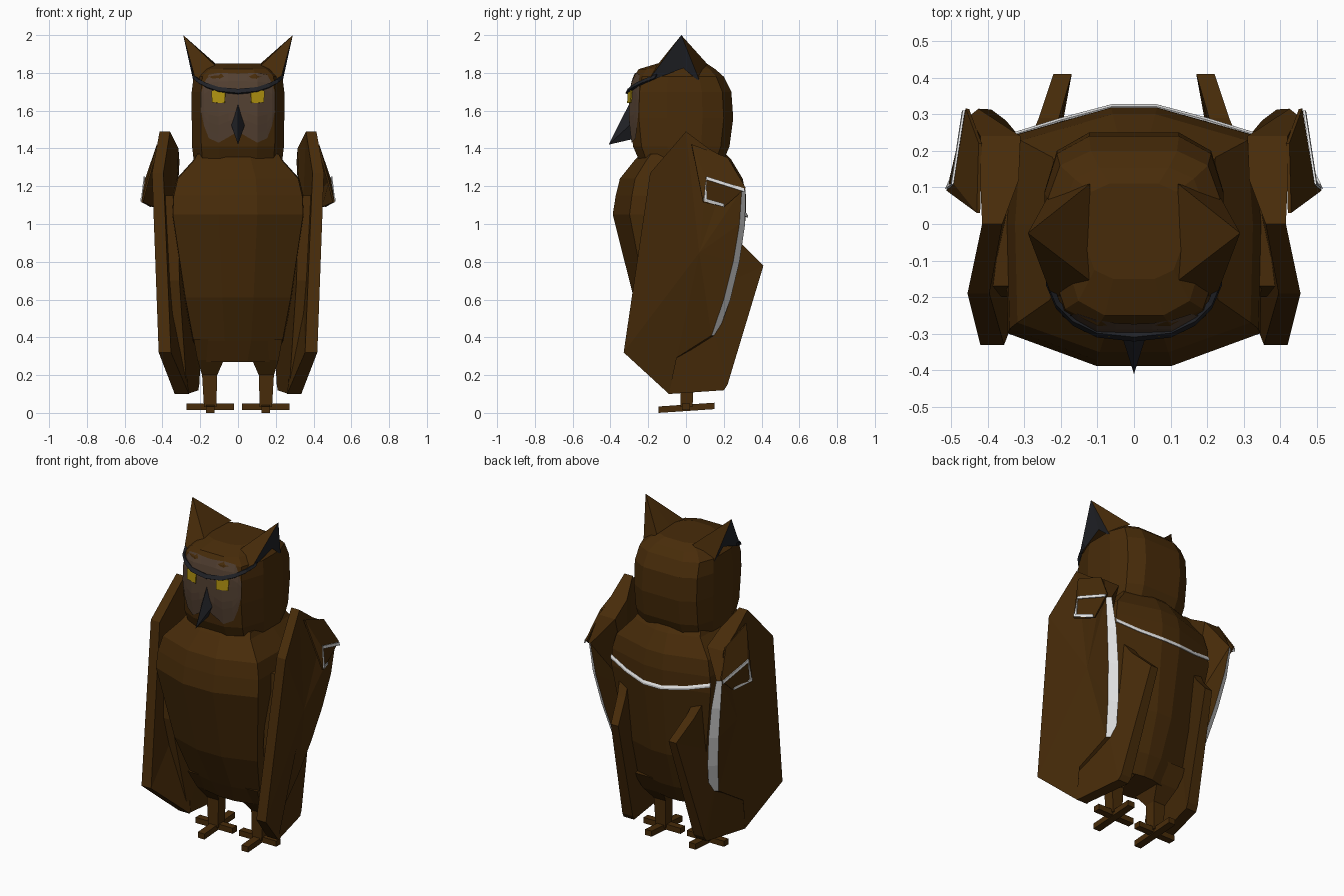
import bpy, bmesh
from mathutils import Vector
from mathutils.bvhtree import BVHTree

if "Cube" in bpy.data.objects:
    bpy.data.objects.remove(bpy.data.objects["Cube"])


def colour(name, r, g, b):
    m = bpy.data.materials.new(name)
    m.diffuse_color = (r, g, b, 1)
    m.use_nodes = True
    m.node_tree.nodes["Principled BSDF"].inputs["Base Color"].default_value = m.diffuse_color
    return m


BROWN = colour("brown_feather", .064, .0245, .0028)
DARK = colour("charcoal", .015, .016, .02)
FACE = colour("grey_brown", .086, .051, .031)
YELLOW = colour("eye_yellow", .42, .28, .005)
WHITE = colour("lining_white", .8, .8, .8)


def build(name, verts, faces, mats, rule=None, thick=0, closed=True):
    """Make a flat shaded object; rule maps a face index to a material index."""
    bm = bmesh.new()
    vs = [bm.verts.new(v) for v in verts]
    for i, f in enumerate(faces):
        face = bm.faces.new([vs[k] for k in f])
        face.material_index = rule(i) if rule else 0
    if closed:
        bmesh.ops.recalc_face_normals(bm, faces=bm.faces)
    me = bpy.data.meshes.new(name)
    bm.to_mesh(me)
    bm.free()
    for m in mats:
        me.materials.append(m)
    ob = bpy.data.objects.new(name, me)
    bpy.context.collection.objects.link(ob)
    if thick:
        mod = ob.modifiers.new("thickness", 'SOLIDIFY')
        mod.thickness = thick
        mod.offset = 0
    return ob


def pair(name, verts, faces, mats, **kw):
    """Build a part on the right and its mirror on the left."""
    build(name + "_right", verts, faces, mats, **kw)
    build(name + "_left", [(-x, y, z) for x, y, z in verts],
          [f[::-1] for f in faces], mats, **kw)


def loft(name, half, rings):
    """Stack rings (z, half width, front y, back y) of a mirrored section."""
    section = half + [(-x, y) for x, y in reversed(half)]
    n = len(section)
    verts = [(x * w, -y * f if y < 0 else y * b, z)
             for z, w, f, b in rings for x, y in section]
    faces = [(r * n + i, r * n + (i + 1) % n, (r + 1) * n + (i + 1) % n, (r + 1) * n + i)
             for r in range(len(rings) - 1) for i in range(n)]
    faces += [tuple(range(n))[::-1], tuple(range((len(rings) - 1) * n, len(rings) * n))]
    build(name, verts, faces, [BROWN])
    return verts, faces


def slab(name, points, mats, rule=None):
    """Slab from (y, z, outer x, inner x, inner y shift), capped with centre fans."""
    outer = [(xo, y, z) for y, z, xo, xi, d in points]
    inner = [(xi, y + d, z) for y, z, xo, xi, d in points]
    n = len(points)
    mid = [sum((Vector(p) for p in o), Vector()) / n for o in (outer, inner)]
    faces = [(i, (i + 1) % n, n + (i + 1) % n, n + i) for i in range(n)]
    faces += [((i + 1) % n, i, 2 * n) for i in range(n)]
    faces += [(n + i, n + (i + 1) % n, 2 * n + 1) for i in range(n)]
    pair(name, outer + inner + [tuple(m) for m in mid], faces, mats, rule=rule)


# Body
body_half = [(.29, -1), (.98, -.77), (1, 0), (.95, .76), (.18, 1)]
loft("body", body_half, [
    (.27, .17, -.11, .12), (.38, .24, -.165, .18), (.61, .285, -.277, .26),
    (1.05, .352, -.388, .318), (1.15, .347, -.372, .318),
    (1.24, .325, -.35, .30), (1.34, .235, -.27, .24), (1.37, .22, -.24, .21)])

# Pale trim under the shoulder feathers: a sloped upper and an upright lower face
trim = [(.335, .246, 1.10), (.2, .288, 1.065), (.06, .325, 1.045)]
trim = [(-x, y, z) for x, y, z in trim] + trim[::-1]
build("back_trim", trim + [(x, y - .006, z + .011) for x, y, z in trim]
      + [(x, y, z - .011) for x, y, z in trim],
      [(i, i + 1, i + 7, i + 6) for i in range(5)]
      + [(i + 12, i + 13, i + 1, i) for i in range(5)], [WHITE], thick=.005)

# Head
head_half = [(.42, -1), (.8, -.84), (1, -.35), (1, .35), (.86, .8), (.5, 1)]
hv, hf = loft("head", head_half, [
    (1.34, .235, -.25, .20), (1.41, .243, -.28, .23), (1.56, .245, -.297, .25),
    (1.70, .245, -.293, .24), (1.78, .235, -.277, .20), (1.82, .19, -.25, .155),
    (1.85, .135, -.15, .11)])
tree = BVHTree.FromPolygons([Vector(v) for v in hv], hf)


def drape(x, z, off):
    """Point just in front of the head surface."""
    hit = tree.ray_cast(Vector((x, -1, z)), Vector((0, 1, 0)))[0]
    return (x, (hit.y if hit else -.25) - off, z)


# Face disc draped over the head: columns of (x, bottom, top)
cols = [(0, 1.49, 1.795), (.05, 1.46, 1.798), (.103, 1.43, 1.8), (.155, 1.455, 1.79),
        (.18, 1.52, 1.745), (.197, 1.60, 1.69)]
cols = [(-x, a, b) for x, a, b in cols[:0:-1]] + cols
STEPS = 8
verts = [drape(x, a + (b - a) * k / STEPS, .006) for x, a, b in cols for k in range(STEPS + 1)]
R = STEPS + 1
build("face_disc", verts, [(c * R + k, (c + 1) * R + k, (c + 1) * R + k + 1, c * R + k + 1)
                           for c in range(len(cols) - 1) for k in range(STEPS)],
      [FACE], closed=False)

# Eyes
eye = [(.07, 1.64), (.137, 1.643), (.14, 1.707), (.066, 1.713)]
pair("eye", [drape(x, z, .014) for x, z in eye], [(0, 1, 2, 3)], [YELLOW],
     thick=.006, closed=False)

# Beak
build("beak", [(0, -.30, 1.635), (-.038, -.29, 1.53), (0, -.28, 1.45), (.038, -.29, 1.53),
               (0, -.345, 1.55), (0, -.41, 1.42)],
      [(0, 1, 4), (0, 4, 3), (1, 5, 4), (3, 4, 5), (1, 2, 5), (2, 3, 5), (0, 3, 2, 1)], [DARK])

# Brow ridge sweeping out to the ears
brow = [(0, -.315, 1.69), (.1, -.304, 1.70), (.165, -.272, 1.722),
        (.208, -.228, 1.745), (.234, -.165, 1.77)]
brow = [(-x, y, z) for x, y, z in brow[:0:-1]] + brow
nb = len(brow)
build("brow", brow + [(x, y + .012, z + .022) for x, y, z in brow],
      [(i, i + 1, nb + i + 1, nb + i) for i in range(nb - 1)], [DARK], thick=.014)

# Ear tufts with a dark outer side
pair("ear_tuft", [(.29, -.025, 2.0), (.12, -.155, 1.838), (.12, .11, 1.85), (.235, .075, 1.75),
                  (.243, -.015, 1.825), (.222, -.205, 1.752), (.12, -.025, 1.845)],
     [(0, 1, 5), (0, 2, 6), (0, 6, 1), (0, 3, 2), (0, 4, 3), (0, 5, 4),
      (1, 6, 4, 5), (6, 2, 3, 4)], [BROWN, DARK], rule=lambda i: int(i in (4, 5)))

# Folded wings with a curved pale trailing edge
slab("wing", [
    (0, 1.49, .415, .36, 0), (-.19, 1.27, .455, .395, 0), (-.33, .32, .42, .355, 0),
    (-.09, .10, .335, .26, 0), (-.07, .28, .35, .28, 0), (.135, .41, .315, .27, .03),
    (.20, .60, .355, .31, .035), (.25, .80, .395, .35, .033), (.283, 1.0, .43, .39, .03),
    (.295, 1.18, .45, .425, .02), (.24, 1.33, .42, .31, 0), (.12, 1.40, .42, .315, 0)],
     [BROWN, WHITE], rule=lambda i: int(5 <= i <= 8))

# Lower flight feathers tucked between wing and body
slab("flight_feather", [
    (.29, .90, .26, .205, 0), (.41, .78, .22, .17, 0), (.22, .15, .275, .205, 0),
    (.20, .12, .28, .21, 0), (-.09, .10, .335, .27, 0), (-.2, .70, .375, .31, 0),
    (-.17, 1.15, .39, .32, 0), (.12, 1.15, .33, .26, 0)], [BROWN])

# Flared shoulder flap and its pale edge
flap = [(.425, .03, 1.42), (.42, .22, 1.35), (.455, .315, 1.19), (.488, .11, 1.235),
        (.507, .09, 1.115), (.45, .20, 1.09)]
pair("shoulder_flap", flap, [(0, 3, 2, 1), (0, 4, 3), (3, 4, 5, 2)], [BROWN], thick=.01)
rim = [(.462, .20, 1.09), (.512, .095, 1.12), (.496, .108, 1.252), (.465, .31, 1.188)]
pair("flap_edge", rim + [(x + .002, y, z + .018) for x, y, z in rim[:2]]
     + [(x + .002, y, z - .018) for x, y, z in rim[2:]] + [(.507, .110, 1.13)],
     [(0, 1, 5, 4), (1, 8, 6, 2), (2, 3, 7, 6)], [WHITE], thick=.006)

# Legs: flared thigh running into a square shank
leg = [(z, x0, x1, y0, y1) for z, x0, x1, y0, y1 in [
    (.03, .115, .18, -.03, .035), (.20, .11, .19, -.03, .04), (.28, .075, .215, -.09, .11),
    (.39, .06, .235, -.15, .17)]]
lv = [p for z, a, b, c, d in leg for p in ((a, c, z), (b, c, z), (b, d, z), (a, d, z))]
lf = [(r * 4 + i, r * 4 + (i + 1) % 4, r * 4 + 4 + (i + 1) % 4, r * 4 + 4 + i)
      for r in range(3) for i in range(4)] + [(3, 2, 1, 0), (12, 13, 14, 15)]
pair("leg", lv, lf, [BROWN])

# Feet: a sideways and a lengthwise toe bar, the latter dipping forward
for name, x0, x1, y0, y1, zf, zb in (("side_toes", .022, .272, -.02, .022, .015, .015),
                                     ("long_toes", .125, .17, -.145, .152, 0, .02)):
    tv = [(x, y, z + h) for h in (0, .034)
          for x, y, z in ((x0, y0, zf), (x1, y0, zf), (x1, y1, zb), (x0, y1, zb))]
    pair(name, tv, [(3, 2, 1, 0), (4, 5, 6, 7)] +
         [(i, (i + 1) % 4, 4 + (i + 1) % 4, 4 + i) for i in range(4)], [BROWN])
